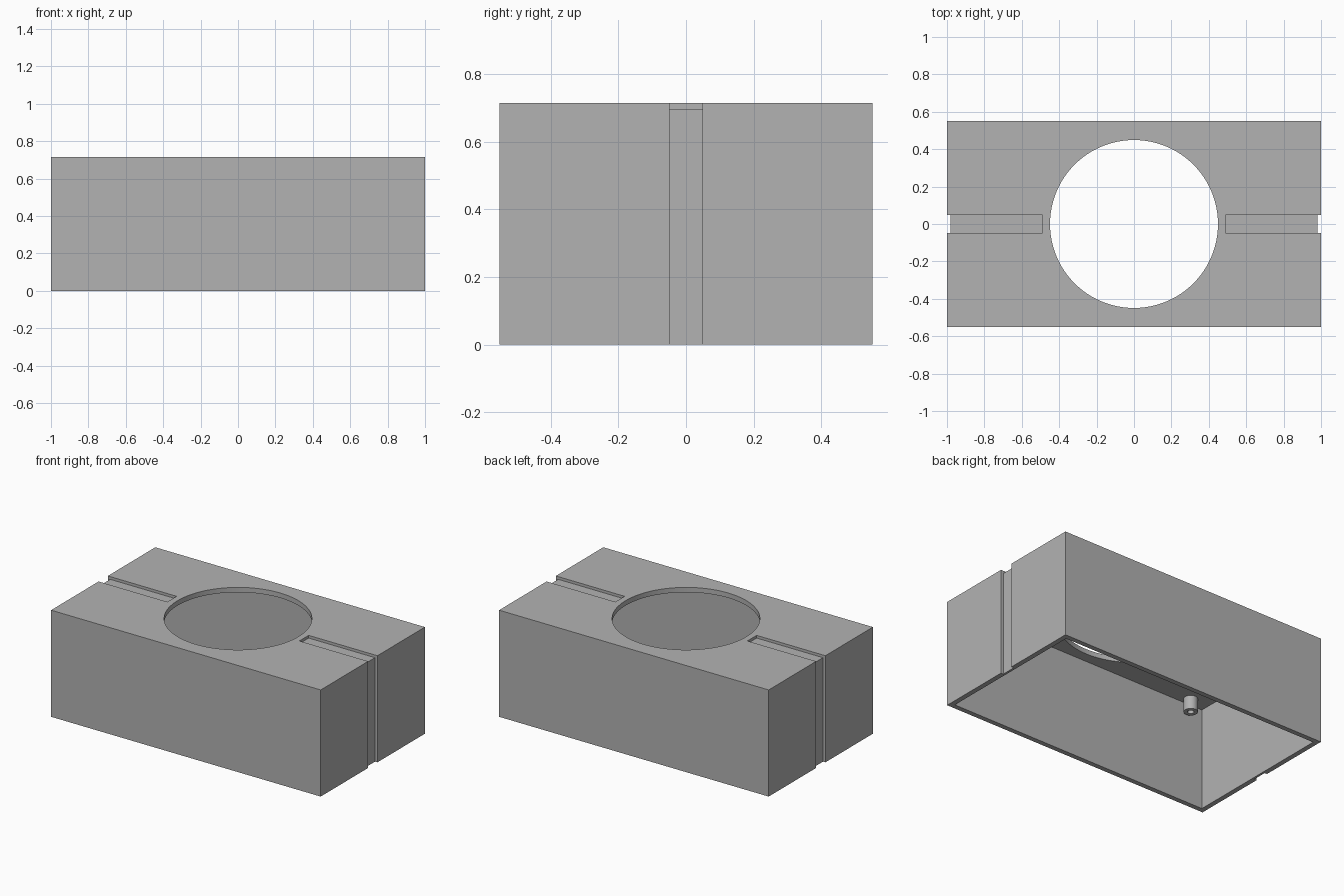
import bpy
import math

default_cube = bpy.data.objects.get("Cube")
if default_cube:
    bpy.data.objects.remove(default_cube, do_unlink=True)

LENGTH, DEPTH, HEIGHT = 2.0, 1.104, 0.715
WALL = 0.033
CEILING = HEIGHT - WALL
GROOVE_DEPTH, GROOVE_HALF = 0.018, 0.049
GROOVE_START = 0.49

grey = bpy.data.materials.new("plain_grey")
grey.use_nodes = True
colour = (0.448, 0.448, 0.448, 1)
grey.diffuse_color = colour
grey.node_tree.nodes["Principled BSDF"].inputs["Base Color"].default_value = colour


def box(name, low, high):
    centre = [(a + b) / 2 for a, b in zip(low, high)]
    bpy.ops.mesh.primitive_cube_add(size=1, location=centre)
    obj = bpy.context.object
    obj.name = name
    obj.scale = [b - a for a, b in zip(low, high)]
    bpy.ops.object.transform_apply(location=True, rotation=False, scale=True)
    return obj


def cylinder(name, radius, bottom, top, sides, x=0, y=0):
    bpy.ops.mesh.primitive_cylinder_add(
        vertices=sides, radius=radius, depth=top - bottom,
        location=(x, y, (top + bottom) / 2))
    obj = bpy.context.object
    obj.name = name
    return obj


def cut(target, cutter):
    """Subtract the cutter from the target, then discard the cutter."""
    cutter.hide_render = True
    mod = target.modifiers.new("cut", "BOOLEAN")
    mod.operation = "DIFFERENCE"
    mod.solver = "EXACT"
    mod.object = cutter
    bpy.context.view_layer.objects.active = target
    bpy.ops.object.modifier_apply(modifier=mod.name)
    bpy.data.objects.remove(cutter, do_unlink=True)


def finish(obj):
    obj.data.materials.clear()
    obj.data.materials.append(grey)
    bpy.ops.object.select_all(action="DESELECT")
    obj.select_set(True)
    bpy.context.view_layer.objects.active = obj
    bpy.ops.object.shade_smooth_by_angle(angle=math.radians(30))


# Hollow casing, open underneath
hx, hy = LENGTH / 2, DEPTH / 2
casing = box("casing", (-hx, -hy, 0), (hx, hy, HEIGHT))
cut(casing, box("cavity_cutter", (WALL - hx, WALL - hy, -0.1),
                (hx - WALL, hy - WALL, CEILING)))

# Round opening in the top
cut(casing, cylinder("opening_cutter", 0.449, CEILING - 0.1, HEIGHT + 0.1, 96))

# Shallow grooves along the top and down each end
for side in (-1, 1):
    for start, floor in ((GROOVE_START, HEIGHT - GROOVE_DEPTH),
                         (hx - GROOVE_DEPTH, -0.1)):
        x_low, x_high = sorted((side * start, side * (hx + 0.1)))
        cut(casing, box("groove_cutter", (x_low, -GROOVE_HALF, floor),
                        (x_high, GROOVE_HALF, HEIGHT + 0.1)))
finish(casing)

# Screw posts hanging from the ceiling near the corners
for x, x_name in ((-0.83, "right"), (0.83, "left")):
    for y, y_name in ((-0.46, "front"), (0.46, "back")):
        post = cylinder(f"screw_post_{y_name}_{x_name}", 0.043,
                        CEILING - 0.09, CEILING + 0.005, 32, x, y)
        cut(post, cylinder("post_hole_cutter", 0.02,
                           CEILING - 0.2, CEILING, 32, x, y))
        finish(post)
